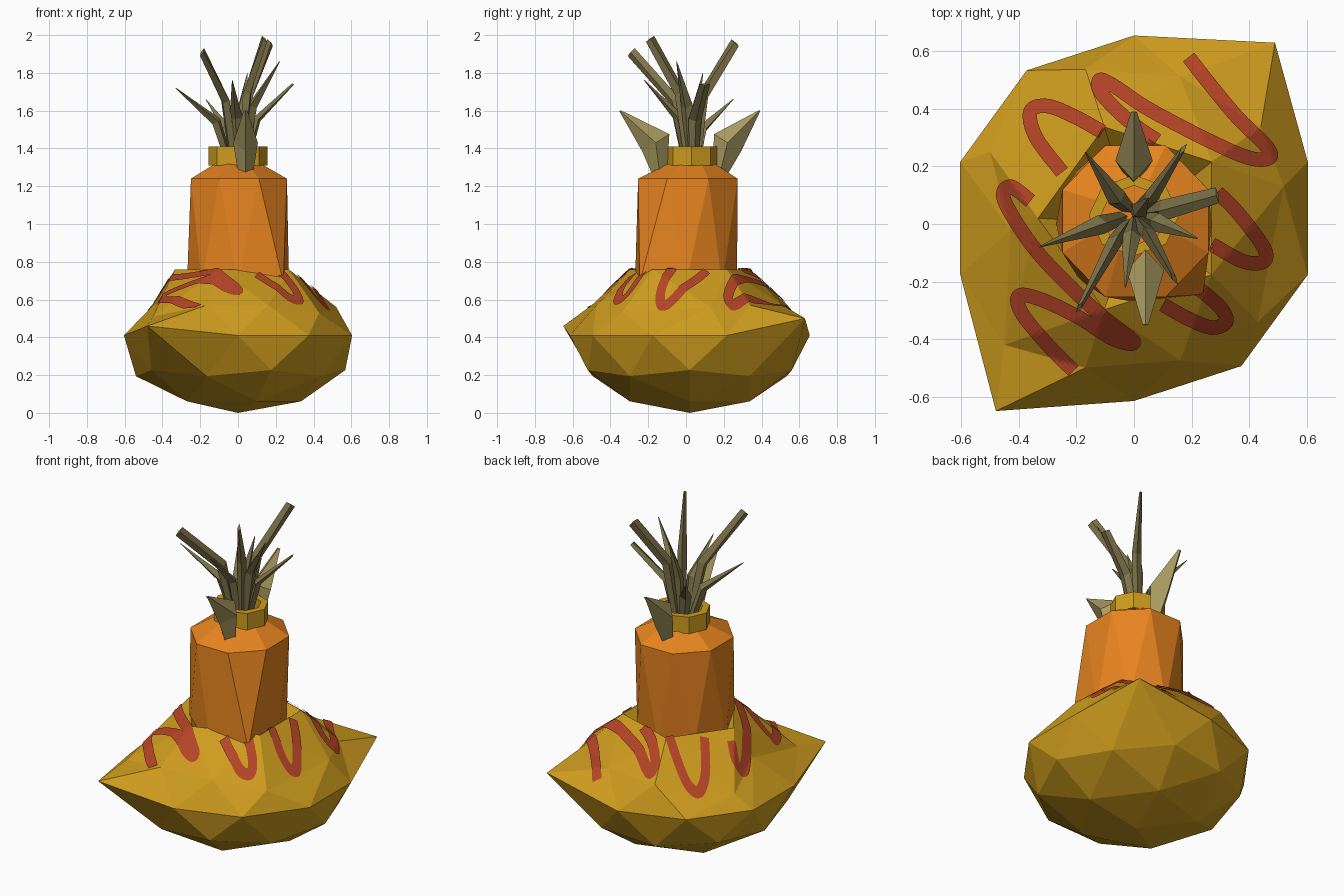
import bpy, bmesh, math
from mathutils import Vector
from mathutils.bvhtree import BVHTree

old = bpy.data.objects.get("Cube")
if old:
    bpy.data.objects.remove(old)


def material(name, rgb):
    m = bpy.data.materials.new(name)
    m.use_nodes = True
    col = [((c / 255 + 0.055) / 1.055) ** 2.4 for c in rgb] + [1]
    m.diffuse_color = col
    m.node_tree.nodes["Principled BSDF"].inputs["Base Color"].default_value = col
    return m


YELLOW = material("mustard yellow", (206, 156, 30))
ORANGE = material("orange", (234, 134, 32))
RED = material("brick red", (180, 68, 38))
TAN = material("pale olive leaf", (172, 157, 98))
OLIVE = material("dark olive leaf", (128, 117, 75))


def finish(bm, name, mat):
    me = bpy.data.meshes.new(name)
    bm.to_mesh(me)
    bm.free()
    me.materials.append(mat)
    ob = bpy.data.objects.new(name, me)
    bpy.context.collection.objects.link(ob)


def loft(bm, rings, close=False):
    """Skin a list of equal-length point rings; cap the ends or close the loop."""
    vs = [[bm.verts.new(p) for p in r] for r in rings]
    pairs = list(zip(vs, vs[1:])) + ([(vs[-1], vs[0])] if close else [])
    for a, b in pairs:
        for i in range(len(a)):
            j = (i + 1) % len(a)
            bm.faces.new((a[i], a[j], b[j], b[i]))
    if not close:
        bm.faces.new(vs[0][::-1])
        bm.faces.new(vs[-1])
    bmesh.ops.recalc_face_normals(bm, faces=bm.faces)


def circle(n, rx, ry, z, turn=0.0, cx=0.0, cy=0.0):
    return [Vector((cx + rx * math.cos(math.tau * (i + turn) / n),
                    cy + ry * math.sin(math.tau * (i + turn) / n), z)) for i in range(n)]


# Base: squashed faceted ball, flattened slopes, two corners pulled out, crown sunk into a pit
bm = bmesh.new()
bmesh.ops.create_icosphere(bm, subdivisions=2, radius=1)
for v in bm.verts:
    v.co = Vector((-v.co.x * 0.635, 0.02 - v.co.y * 0.635, 0.41 + v.co.z * 0.41))
    if 0.55 < v.co.z < 0.7:
        v.co = Vector((v.co.x * 0.96, v.co.y * 0.96, 0.57))
moves = [((0.37, 0.53, 0.41), (0.49, 0.63, 0.50)),
         ((-0.37, -0.49, 0.41), (-0.48, -0.65, 0.46)),
         ((0, 0, 0.82), (0, 0, 0.45)),
         ((0.51, 0.02, 0.57), (0.52, 0.13, 0.56)),
         ((0.43, -0.3, 0.57), (0.43, -0.34, 0.53)),
         ((-0.54, 0.02, 0.57), (-0.43, -0.02, 0.59)),
         ((-0.41, 0.32, 0.57), (-0.50, 0.25, 0.49)),
         ((-0.41, -0.28, 0.57), (-0.45, -0.42, 0.51))]
for src, dst in moves:
    near = min(bm.verts, key=lambda v: (v.co - Vector(src)).length)
    near.co = dst
bmesh.ops.recalc_face_normals(bm, faces=bm.faces)
surface = BVHTree.FromBMesh(bm)
finish(bm, "base", YELLOW)

# Red squiggle: thin ribbons draped over the base
strokes = [
    [(.19, .58), (.26, .49), (.36, .37), (.46, .27), (.47, .23), (.40, .23), (.26, .29), (.05, .40),
     (-.07, .48), (-.12, .50), (-.11, .45), (-.02, .36), (.08, .29)],
    [(-.11, .32), (-.20, .37), (-.30, .41), (-.36, .39), (-.34, .30), (-.25, .18)],
    [(-.36, .08), (-.43, .13), (-.45, .08), (-.35, -.08), (-.22, -.22), (-.10, -.33),
     (0, -.41), (-.07, -.40), (-.20, -.32), (-.33, -.26), (-.40, -.25), (-.39, -.31),
     (-.30, -.42), (-.21, -.51)],
    [(.29, .11), (.36, .04), (.45, -.08), (.45, -.13), (.38, -.13), (.27, -.07)],
    [(.22, -.22), (.30, -.29), (.32, -.34), (.27, -.36), (.19, -.33), (.10, -.28)],
]


def smooth_path(pts, steps=10):
    p = [Vector(q) for q in pts]
    p = [p[0]] + p + [p[-1]]
    out = []
    for a, b, c, d in zip(p, p[1:], p[2:], p[3:]):
        for s in range(steps):
            t = s / steps
            out.append(0.5 * (2 * b + (c - a) * t + (2 * a - 5 * b + 4 * c - d) * t * t
                              + (3 * b - a - 3 * c + d) * t ** 3))
    return out + [p[-1]]


bm = bmesh.new()
for stroke in strokes:
    path = smooth_path(stroke)
    prev = None
    for i, p in enumerate(path):
        d = (path[min(i + 1, len(path) - 1)] - path[max(i - 1, 0)]).normalized()
        side = Vector((d.y, -d.x))
        row = []
        for k in (-1, -0.5, 0, 0.5, 1):
            q = p + side * k * 0.025
            hit = surface.ray_cast(Vector((q.x, q.y, 3)), Vector((0, 0, -1)))[0]
            row.append(bm.verts.new(hit + Vector((0, 0, 0.009))))
        if prev:
            for k in range(4):
                bm.faces.new((prev[k], prev[k + 1], row[k + 1], row[k]))
        prev = row
finish(bm, "squiggle", RED)

# Trunk: eight-sided column with zigzag facets, a sloping shoulder and one flared foot
bm = bmesh.new()
feet = circle(8, 0.27, 0.27, 0.68)
feet[7] = Vector((0.24, -0.245, 0.69))
low = [bm.verts.new(p) for p in feet]
high = [bm.verts.new(p) for p in circle(8, 0.275, 0.285, 1.24, 0.5, 0.005, 0.01)]
top = [bm.verts.new(p) for p in circle(8, 0.13, 0.13, 1.32, 0.5, 0, 0.03)]
for i in range(8):
    j = (i + 1) % 8
    bm.faces.new((low[i], low[j], high[i]))
    bm.faces.new((high[i], low[j], high[j]))
    bm.faces.new((high[i], high[j], top[j], top[i]))
bm.faces.new(top)
bm.faces.new(low[::-1])
finish(bm, "trunk", ORANGE)

# Collar: open eight-sided ring
bm = bmesh.new()
loft(bm, [circle(8, rx, rx * 0.9, z, 0, 0, 0.03)
          for rx, z in ((0.157, 1.31), (0.157, 1.41), (0.115, 1.41), (0.115, 1.31))], close=True)
finish(bm, "collar", YELLOW)


# Leaves: bent blades with a diamond section, sizes are half width and half depth
def leaf(name, points, sizes, mat):
    pts = [Vector(p) for p in points]
    out = pts[-1] - pts[0]
    across = Vector((-out.y, out.x, 0)).normalized()
    rings = []
    for i, (p, (w, t)) in enumerate(zip(pts, sizes)):
        along = (pts[min(i + 1, len(pts) - 1)] - pts[max(i - 1, 0)]).normalized()
        thick = along.cross(across)
        rings.append([p + across * w, p + thick * t, p - across * w, p - thick * t])
    bm = bmesh.new()
    loft(bm, rings)
    finish(bm, name, mat)


crown = {
    "deep": ([(-.19, -.29, 1.91), (.17, .26, 1.96), (.14, -.19, 1.98)], (.026, .032), (.008, .03)),
    "flat": ([(.29, .10, 1.74)], (.036, .02), (.028, .006)),
    "sharp": ([(-.33, -.08, 1.72), (.22, -.05, 1.86), (-.17, .25, 1.66), (-.03, -.22, 1.76),
               (.05, .09, 1.80)], (.034, .026), (.002, .002)),
}
for kind, (tips, middle, end) in crown.items():
    for n, (x, y, z) in enumerate(tips):
        knee = (x * 0.35, 0.02 + y * 0.28, 1.3 + (z - 1.3) * 0.58)
        leaf(f"{kind}_leaf_{n + 1}", [(x * .12, .03 + y * .1, 1.31), knee, (x, y, z)],
             [(.022, .02), middle, end], OLIVE)

# Broad outer leaves, front and back
for name, s, x in (("front_broad_leaf", -1, 0.04), ("back_broad_leaf", 1, 0.0)):
    leaf(name, [(x, .02 + s * .16, 1.27), (x, .03 + s * .19, 1.43), (x, .02 + s * .37, 1.6)],
         [(.04, .04), (.065, .085), (.01, .004)], TAN)
